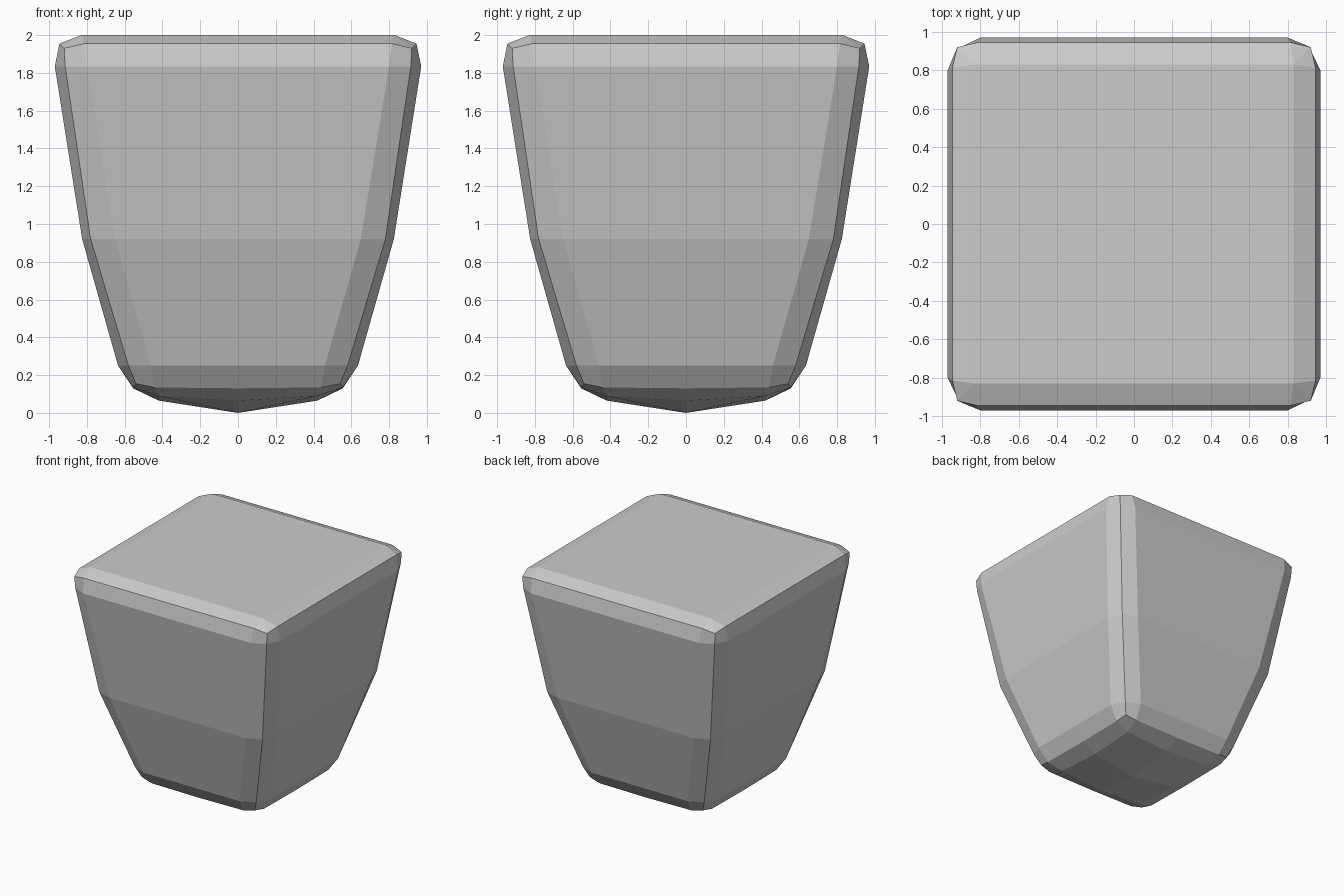
import bpy, bmesh
from math import pi
from mathutils import Matrix

if "Cube" in bpy.data.objects:
    bpy.data.objects.remove(bpy.data.objects["Cube"])

# Rounded-square rings: flat half-width, outer reach, corner reach, z of middle, flat end, corner
RINGS = [
    (0.83, 0.83, 0.83, 2.0, 2.0, 2.0),
    (0.815, 0.945, 0.92, 1.955, 1.955, 1.93),
    (0.80, 0.97, 0.915, 1.835, 1.835, 1.835),
    (0.65, 0.825, 0.78, 0.92, 0.92, 0.92),
    (0.46, 0.635, 0.58, 0.25, 0.25, 0.25),
    (0.44, 0.555, 0.54, 0.13, 0.135, 0.155),
    (0.42, 0.42, 0.42, 0.065, 0.09, 0.09),
]


def ring(bm, flat, out, corner, z_mid, z_flat, z_corner):
    """One quarter of the outline, turned four times."""
    quarter = [(0, -out, z_mid), (flat, -out, z_flat),
               (corner, -corner, z_corner), (out, -flat, z_flat)]
    verts = []
    for k in range(4):
        turn = Matrix.Rotation(k * pi / 2, 3, 'Z')
        verts += [bm.verts.new(turn @ bm_vec(p)) for p in quarter]
    return verts


def bm_vec(p):
    from mathutils import Vector
    return Vector(p)


bm = bmesh.new()
rings = [ring(bm, *r) for r in RINGS]

# Walls and rounded edges
for upper, lower in zip(rings, rings[1:]):
    for i in range(16):
        j = (i + 1) % 16
        bm.faces.new((upper[i], lower[i], lower[j], upper[j]))

# Flat top
bm.faces.new(rings[0])

# Shallow pyramid-like underside made of four quads
tip = bm.verts.new((0, 0, 0))
low = rings[-1]
for k in range(0, 16, 4):
    bm.faces.new((tip, low[(k + 4) % 16], low[k + 2], low[k]))

# Merge the collapsed corners of the top and bottom rings
bmesh.ops.remove_doubles(bm, verts=bm.verts[:], dist=0.001)
bmesh.ops.recalc_face_normals(bm, faces=bm.faces[:])

mesh = bpy.data.meshes.new("tapered_block")
bm.to_mesh(mesh)
bm.free()
block = bpy.data.objects.new("tapered_block", mesh)
bpy.context.collection.objects.link(block)
